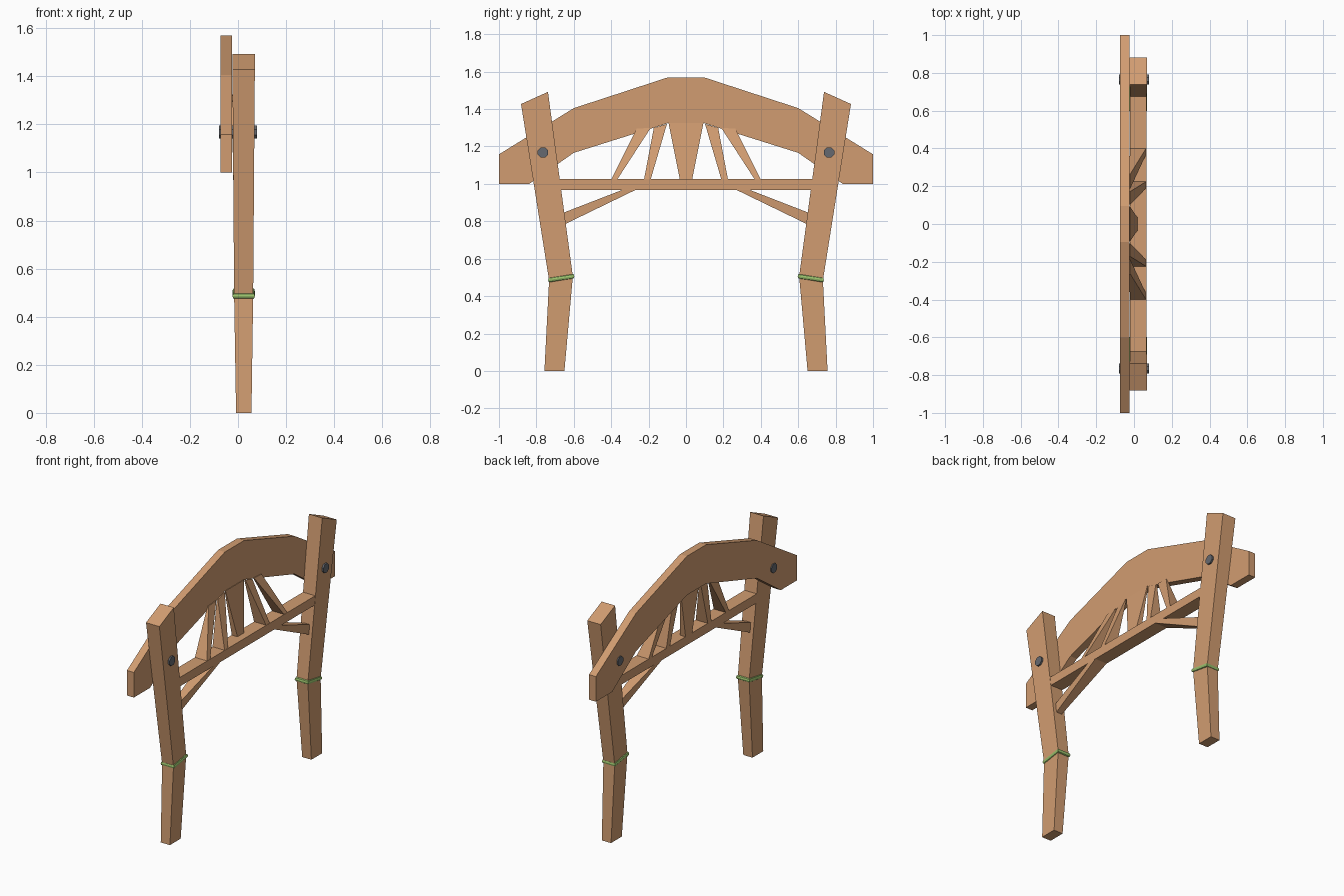
import bpy
import bmesh
import math

cube = bpy.data.objects.get("Cube")
if cube:
    bpy.data.objects.remove(cube, do_unlink=True)


def material(name, color):
    m = bpy.data.materials.new(name)
    m.use_nodes = True
    m.diffuse_color = (*color, 1)
    m.node_tree.nodes["Principled BSDF"].inputs["Base Color"].default_value = (*color, 1)
    return m


WOOD = material("warm wood", (0.64, 0.335, 0.165))
IRON = material("dark iron", (0.13, 0.14, 0.16))
GREEN = material("green cord", (0.32, 0.53, 0.15))


def loft(name, loops, mat, closed=False):
    """Skin a row of equal-sized loops; cap the ends or join them round."""
    bm = bmesh.new()
    rows = [[bm.verts.new(p) for p in loop] for loop in loops]
    n = len(rows[0])
    pairs = list(zip(rows, rows[1:]))
    if closed:
        pairs.append((rows[-1], rows[0]))
    else:
        bm.faces.new(rows[0])
        bm.faces.new(rows[-1])
    for a, b in pairs:
        for i in range(n):
            j = (i + 1) % n
            bm.faces.new((a[i], a[j], b[j], b[i]))
    bmesh.ops.recalc_face_normals(bm, faces=bm.faces)
    mesh = bpy.data.meshes.new(name)
    bm.to_mesh(mesh)
    bm.free()
    mesh.materials.append(mat)
    obj = bpy.data.objects.new(name, mesh)
    bpy.context.collection.objects.link(obj)
    return obj


def section(x0, x1, a, b, s=1):
    """Four-cornered section spanning x0..x1 between (y, z) points a and b."""
    return [(x0, s * a[0], a[1]), (x1, s * a[0], a[1]),
            (x1, s * b[0], b[1]), (x0, s * b[0], b[1])]


# Arched beam: half outline mirrored, then extruded
half = [(0.095, 1.57), (0.6, 1.405), (1.0, 1.158), (1.0, 1.0),
        (0.838, 1.0), (0.6, 1.166), (0.095, 1.325)]
outline = half + [(-y, z) for y, z in reversed(half)]
loft("arched_beam", [[(x, y, z) for y, z in outline] for x in (-0.073, -0.025)], WOOD)

# Crossbar between the posts
BACK, FRONT = -0.02, 0.065
loft("crossbar", [section(BACK, FRONT, (y, 0.968), (y, 1.025)) for y in (-0.69, 0.69)], WOOD)

# Central wedge strut
loft("center_strut", [section(BACK, 0.02, (-0.032, 1.02), (0.032, 1.02)),
                      section(-0.028, -0.022, (-0.093, 1.325), (0.093, 1.325))], WOOD)

for side, s in (("left", 1), ("right", -1)):
    # Bent, tapering post
    loft(side + "_post", [
        section(-0.008, 0.056, (0.65, 0), (0.757, 0), s),
        section(-0.016, 0.063, (0.605, 0.506), (0.732, 0.484), s),
        section(-0.023, 0.070, (0.738, 1.492), (0.882, 1.427), s)], WOOD)

    # Mitred cord wrapped round the bend
    rings = []
    for k in range(8):
        t = k * math.tau / 8
        out, up = 0.009 * math.cos(t), 0.013 * math.sin(t)
        rings.append(section(-0.014 - out, 0.061 + out,
                             (0.606 - out, 0.506 + up), (0.728 + out, 0.486 + up), s))
    loft(side + "_cord", rings, GREEN, closed=True)

    # Bolt through post and beam
    bolt = [[(x, s * 0.765 + 0.03 * math.cos((k + 0.5) * math.tau / 8),
              1.168 + 0.03 * math.sin((k + 0.5) * math.tau / 8)) for k in range(8)]
            for x in (-0.08, 0.079)]
    loft(side + "_bolt", bolt, IRON)

    # Fanned struts tapering back to the beam
    loft(side + "_inner_strut", [
        section(BACK, FRONT, (0.19, 1.02), (0.225, 1.02), s),
        section(-0.028, -0.02, (0.102, 1.32), (0.172, 1.3), s)], WOOD)
    loft(side + "_outer_strut", [
        section(BACK, FRONT, (0.37, 1.02), (0.402, 1.02), s),
        section(-0.028, -0.02, (0.188, 1.3), (0.264, 1.295), s)], WOOD)

    # Brace from crossbar down to the post
    loft(side + "_brace", [
        section(BACK, FRONT, (0.265, 0.97), (0.335, 0.97), s),
        section(0.005, 0.043, (0.655, 0.781), (0.655, 0.846), s)], WOOD)
